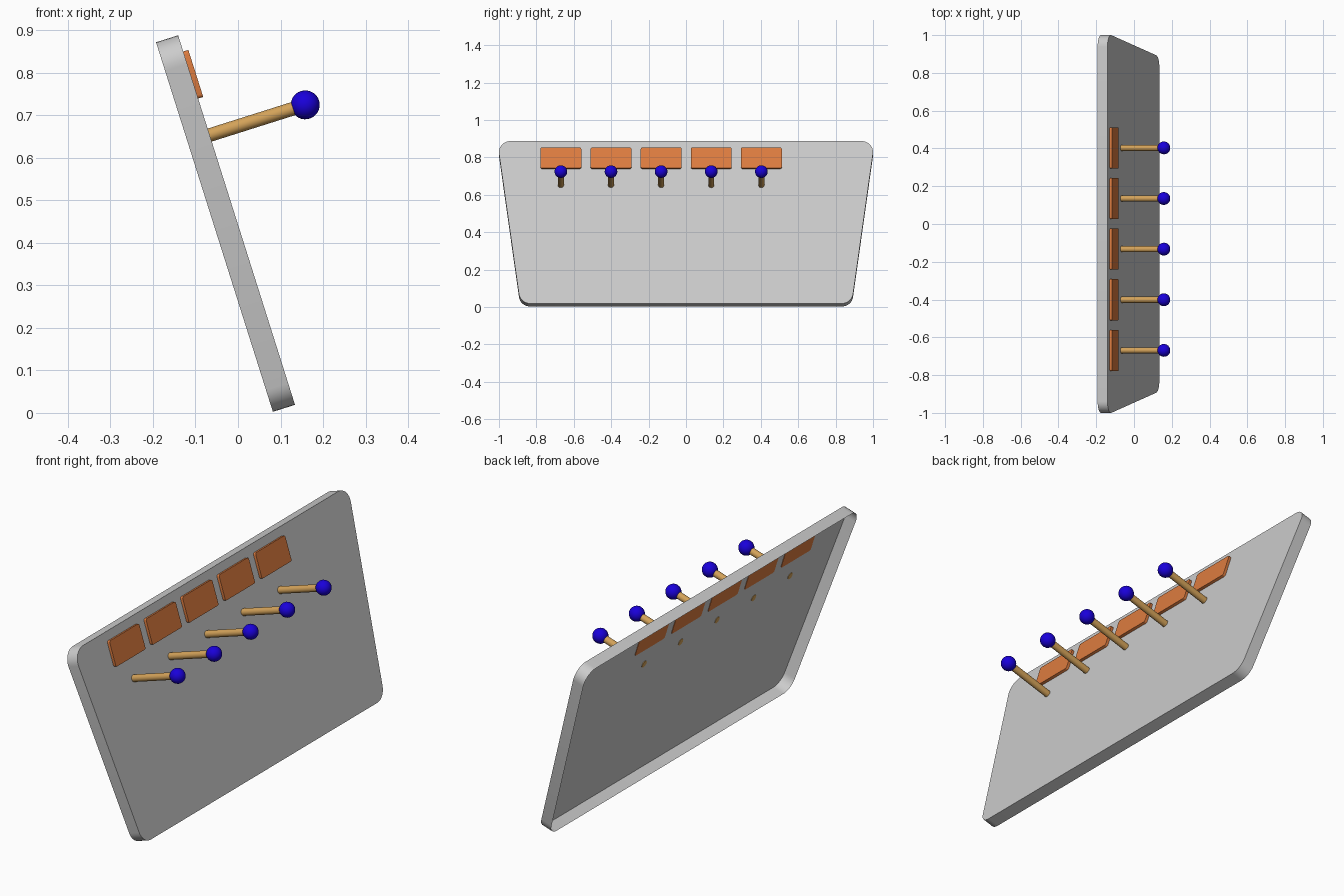
import bpy, bmesh, math
from mathutils import Matrix, Vector

if "Cube" in bpy.data.objects:
    bpy.data.objects.remove(bpy.data.objects["Cube"])

# Tilted panel frame: local x = along the width, y = up the slope, z = out of the face
T = math.radians(17.55)
s, c = math.sin(T), math.cos(T)
FRAME = Matrix(((0, -s, c, 0.134), (1, 0, 0, 0), (0, c, s, 0.019), (0, 0, 0, 1)))
LENGTH, DEPTH = 0.911, 0.0545


def material(name, col):
    m = bpy.data.materials.new(name)
    m.diffuse_color = (*col, 1)
    m.use_nodes = True
    m.node_tree.nodes["Principled BSDF"].inputs["Base Color"].default_value = m.diffuse_color
    return m


def add(name, bm, mat=None, smooth=True):
    me = bpy.data.meshes.new(name)
    bm.to_mesh(me)
    bm.free()
    ob = bpy.data.objects.new(name, me)
    bpy.context.collection.objects.link(ob)
    ob.matrix_world = FRAME
    if mat:
        me.materials.append(mat)
    if smooth:
        bpy.ops.object.select_all(action='DESELECT')
        ob.select_set(True)
        bpy.context.view_layer.objects.active = ob
        bpy.ops.object.shade_smooth_by_angle(angle=math.radians(35))
    return ob


def rounded(corners, r, n=8):
    """Counter-clockwise outline with rounded corners."""
    pts = []
    for i, p in enumerate(corners):
        p = Vector(p)
        a = (Vector(corners[i - 1]) - p).normalized()
        b = (Vector(corners[(i + 1) % len(corners)]) - p).normalized()
        half = a.angle(b) / 2
        centre = p + (a + b).normalized() * r / math.sin(half)
        t = r / math.tan(half)
        start = p + a * t - centre
        a0 = math.atan2(start.y, start.x)
        for k in range(n + 1):
            w = a0 + (math.pi - 2 * half) * k / n
            pts.append((centre.x + r * math.cos(w), centre.y + r * math.sin(w)))
    return pts


def slab(outline, z0, z1, back=True):
    bm = bmesh.new()
    front = [bm.verts.new((x, y, z1)) for x, y in outline]
    rear = [bm.verts.new((x, y, z0)) for x, y in outline]
    bm.faces.new(front)
    if back:
        bm.faces.new(rear[::-1])
    for i in range(len(front)):
        j = (i + 1) % len(front)
        bm.faces.new((front[i], rear[i], rear[j], front[j]))
    return bm


orange = material("orange", (0.72, 0.2, 0.05))
wood = material("wood", (0.65, 0.36, 0.1))
blue = material("blue", (0.01, 0.0, 0.7))

# Panel: thin tray, open at the back
add("panel", slab(rounded([(-0.886, 0), (0.886, 0), (1.009, LENGTH), (-1.009, LENGTH)], 0.062),
                  -DEPTH, 0, back=False))

# Five pegs with ball ends, each under a label plate
for i in range(5):
    y = -0.669 + 0.268 * i
    add(f"label_plate_{i + 1}",
        slab(rounded([(y - 0.109, 0.755), (y + 0.109, 0.755), (y + 0.109, 0.871), (y - 0.109, 0.871)],
                     0.008, 3), -0.002, 0.0125), orange)

    bm = bmesh.new()
    bmesh.ops.create_cone(bm, cap_ends=True, segments=24, radius1=0.016, radius2=0.016, depth=0.232,
                          matrix=Matrix.Translation((y, 0.665, 0.114)))
    add(f"peg_{i + 1}", bm, wood)

    bm = bmesh.new()
    bmesh.ops.create_uvsphere(bm, u_segments=24, v_segments=16, radius=0.034,
                              matrix=Matrix.Translation((y, 0.665, 0.2355)))
    add(f"peg_ball_{i + 1}", bm, blue)
